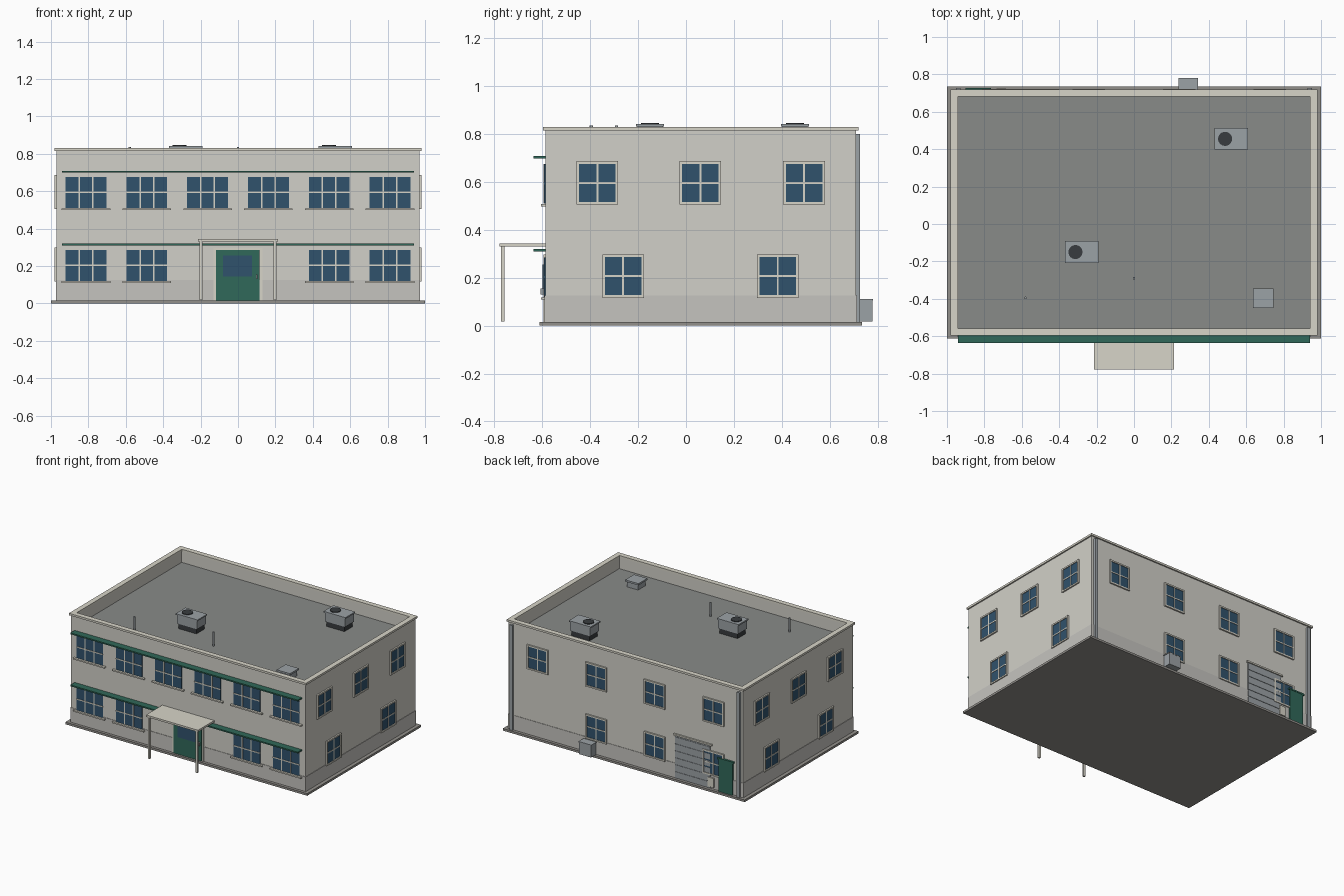
import bpy
from math import radians

if "Cube" in bpy.data.objects:
    bpy.data.objects.remove(bpy.data.objects["Cube"])


def material(name, r, g, b):
    m = bpy.data.materials.new(name)
    m.diffuse_color = (r, g, b, 1)
    m.use_nodes = True
    m.node_tree.nodes["Principled BSDF"].inputs["Base Color"].default_value = m.diffuse_color
    return m


WALL = material("cream_wall", 0.64, 0.63, 0.58)
DADO = material("lower_wall", 0.56, 0.55, 0.52)
TRIM = material("trim", 0.68, 0.66, 0.58)
BASE = material("base_stone", 0.29, 0.28, 0.26)
ROOF = material("roof_felt", 0.25, 0.26, 0.25)
GLASS = material("glass", 0.03, 0.085, 0.15)
GREEN = material("green_paint", 0.03, 0.14, 0.10)
METAL = material("metal", 0.33, 0.36, 0.38)
DARK = material("dark_metal", 0.04, 0.045, 0.05)

X, Y0, Y1 = 0.97, -0.587, 0.71    # outer wall faces
ROOF_Z, TOP = 0.73, 0.83


def box(name, x0, x1, y0, y1, z0, z1, mat):
    bpy.ops.mesh.primitive_cube_add(size=1)
    o = bpy.context.object
    o.name = name
    xs, ys = sorted((x0, x1)), sorted((y0, y1))
    for v in o.data.vertices:
        v.co = (xs[v.co.x > 0], ys[v.co.y > 0], (z0, z1)[v.co.z > 0])
    o.data.materials.append(mat)
    return o


def cyl(name, x, y, z0, z1, r, mat, n=12):
    bpy.ops.mesh.primitive_cylinder_add(vertices=n, radius=r, depth=z1 - z0,
                                        location=(x, y, (z0 + z1) / 2))
    o = bpy.context.object
    o.name = name
    o.data.materials.append(mat)
    bpy.ops.object.shade_smooth_by_angle(angle=radians(40))
    return o


def on_wall(name, wall, u0, u1, z0, z1, d0, d1, mat):
    """Box on a wall: u runs along the wall, d is the distance outwards."""
    if wall == "front":
        return box(name, u0, u1, Y0 - d0, Y0 - d1, z0, z1, mat)
    if wall == "back":
        return box(name, u0, u1, Y1 + d0, Y1 + d1, z0, z1, mat)
    s = 1 if wall == "right" else -1
    return box(name, s * (X + d0), s * (X + d1), u0, u1, z0, z1, mat)


def ring(name, x, y0, y1, t, z0, z1, mat):
    box(name + "_front", -x, x, y0, y0 + t, z0, z1, mat)
    box(name + "_back", -x, x, y1 - t, y1, z0, z1, mat)
    for s, side in ((-1, "left"), (1, "right")):
        box(name + "_" + side, s * x, s * (x - t), y0 + t, y1 - t, z0, z1, mat)


def window(wall, u, z, w, h, cols, framed):
    a, b, c, d = u - w / 2, u + w / 2, z - h / 2, z + h / 2
    on_wall("window_glass", wall, a, b, c, d, -0.01, 0.005, GLASS)
    for i in range(1, cols):
        m = a + w * i / cols
        on_wall("window_mullion", wall, m - 0.004, m + 0.004, c, d, 0, 0.008, TRIM)
    on_wall("window_bar", wall, a, b, z - 0.004, z + 0.004, 0, 0.008, TRIM)
    if framed:
        t = 0.011
        for m in (a - t, b):
            on_wall("window_jamb", wall, m, m + t, c - t, d + t, 0, 0.011, TRIM)
        for m in (c - t, d):
            on_wall("window_rail", wall, a, b, m, m + t, 0, 0.011, TRIM)
    else:
        on_wall("window_sill", wall, u - 0.13, u + 0.13, c - 0.012, c - 0.002, 0, 0.018, TRIM)


# Main building
box("base_slab", -1, 1, -0.611, 0.735, 0, 0.016, BASE)
box("main_walls", -X, X, Y0, Y1, 0.016, ROOF_Z - 0.01, WALL)
box("lower_wall_band", -X - .003, X + .003, Y0 - .003, Y1 + .003, 0.016, 0.125, DADO)
ring("parapet", X, Y0, Y1, 0.025, ROOF_Z - 0.01, TOP - 0.015, WALL)
ring("parapet_cap", 0.98, Y0 - 0.01, Y1 + 0.01, 0.038, TOP - 0.015, TOP, TRIM)
box("roof_deck", -X + .025, X - .025, Y0 + .025, Y1 - .025, ROOF_Z - 0.01, ROOF_Z, ROOF)

# Windows
for s in (-1, 1):
    for u in (0.1625, 0.4875, 0.8125):
        window("front", s * u, 0.593, 0.218, 0.165, 3, False)
        if u > 0.2:
            window("front", s * u, 0.203, 0.218, 0.165, 3, False)
for wall in ("left", "right"):
    for u in (-0.37, 0.06, 0.493):
        window(wall, u, 0.596, 0.152, 0.16, 2, True)
    for u in (-0.2625, 0.383):
        window(wall, u, 0.207, 0.152, 0.16, 2, True)
for u in (-0.727, -0.242, 0.242, 0.727):
    window("back", u, 0.596, 0.152, 0.16, 2, True)
    if u < 0.5:
        window("back", u, 0.207, 0.152, 0.16, 2, True)

# Green sunshades
on_wall("upper_sunshade", "front", -0.94, 0.94, 0.699, 0.709, 0, 0.05, GREEN)
on_wall("lower_sunshade", "front", -0.94, 0.94, 0.310, 0.320, 0, 0.05, GREEN)

# Entrance: door, frame and canopy on posts
on_wall("front_door", "front", -0.118, 0.116, 0.016, 0.285, 0, 0.009, GREEN)
on_wall("front_door_glass", "front", -0.08, 0.075, 0.145, 0.255, 0, 0.012, GLASS)
on_wall("front_door_handle", "front", 0.096, 0.104, 0.13, 0.155, 0, 0.02, METAL)
for s in (-1, 1):
    on_wall("door_jamb", "front", s * 0.118, s * 0.13, 0.016, 0.297, 0, 0.007, TRIM)
    box("canopy_post", s * 0.19, s * 0.205, -0.772, -0.757, 0.018, 0.331, TRIM)
on_wall("door_head", "front", -0.13, 0.13, 0.285, 0.297, 0, 0.007, TRIM)
box("canopy", -0.215, 0.215, -0.779, Y0, 0.33, 0.344, TRIM)

# Back: roller door, service door, meter box, condenser and downpipes
on_wall("roller_door", "back", -0.70, -0.41, 0.016, 0.335, 0, 0.004, METAL)
for i in range(6):
    z = 0.022 + i * 0.052
    on_wall("roller_slat", "back", -0.70, -0.41, z, z + 0.042, 0, 0.007, METAL)
on_wall("roller_header", "back", -0.715, -0.40, 0.335, 0.347, 0, 0.012, TRIM)
on_wall("service_door", "back", -0.89, -0.775, 0.016, 0.255, 0, 0.014, GREEN)
on_wall("service_door_head", "back", -0.90, -0.765, 0.255, 0.266, 0, 0.016, GREEN)
on_wall("meter_box", "back", -0.735, -0.685, 0.03, 0.10, 0, 0.014, TRIM)
box("wall_condenser", 0.24, 0.34, 0.722, 0.779, 0.018, 0.105, METAL)
box("wall_condenser_lid", 0.237, 0.343, 0.720, 0.78, 0.105, 0.112, METAL)
for s in (-1, 1):
    on_wall("downpipe", "back", s * 0.928, s * 0.952, 0.016, 0.80, 0, 0.016, METAL)

# Rooftop units
for x, y in ((-0.28, -0.15), (0.52, 0.455)):
    box("rooftop_unit_curb", x - .075, x + .075, y - .048, y + .048, ROOF_Z, 0.768, DARK)
    box("rooftop_unit_body", x - .083, x + .083, y - .053, y + .053, 0.768, 0.832, METAL)
    box("rooftop_unit_lid", x - .09, x + .09, y - .058, y + .058, 0.832, 0.842, METAL)
    cyl("rooftop_unit_fan", x - 0.033, y, 0.84, 0.847, 0.038, DARK, 16)

# Vent pipes and access hatch
for x, y in ((-0.58, -0.395), (0, -0.29)):
    cyl("vent_pipe", x, y, ROOF_Z, 0.835, 0.007, METAL, 10)
box("roof_hatch_curb", 0.643, 0.737, -0.442, -0.353, ROOF_Z, 0.77, METAL)
box("roof_hatch_lid", 0.635, 0.745, -0.45, -0.345, 0.77, 0.783, METAL)
